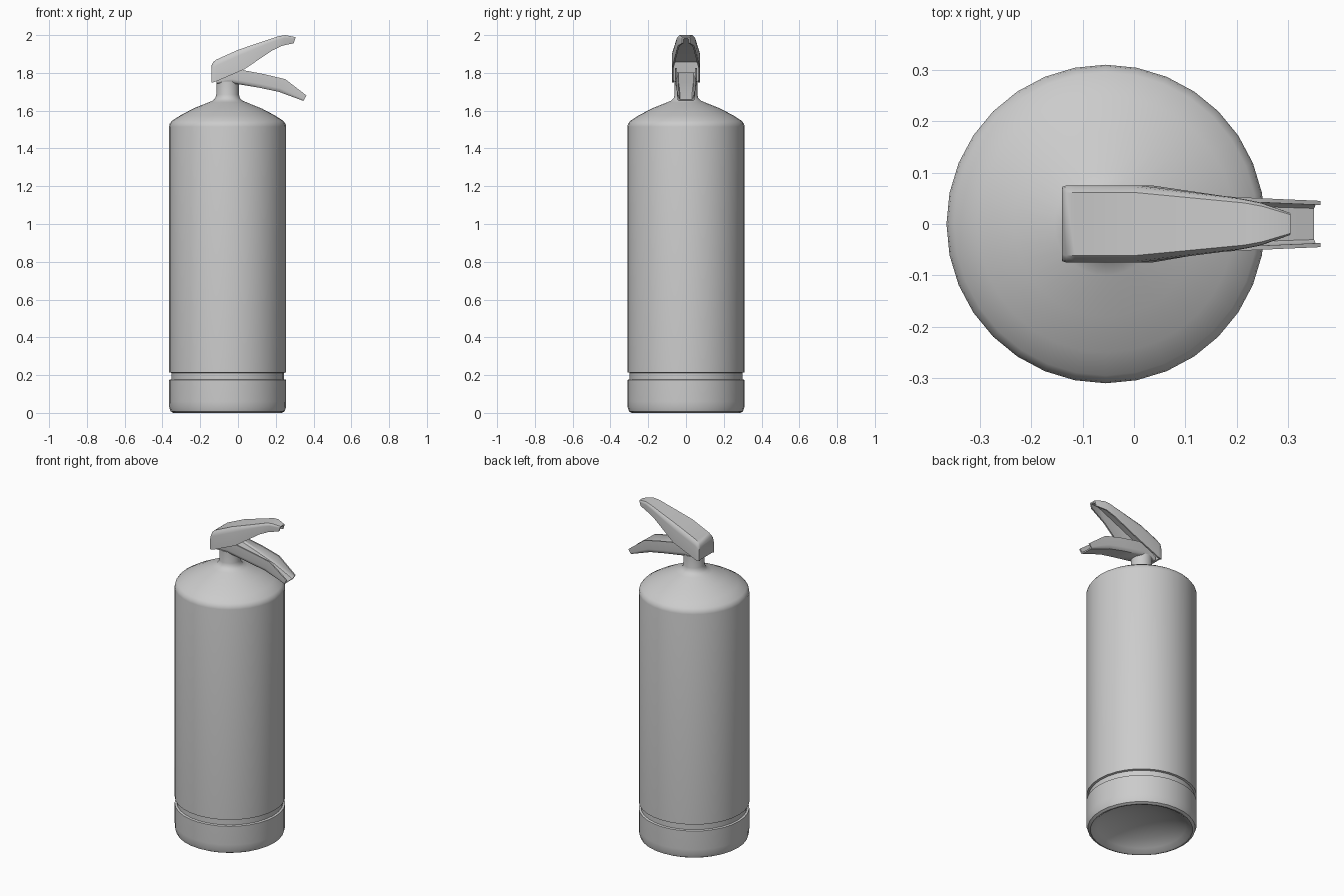
import bpy, bmesh, math

if "Cube" in bpy.data.objects:
    bpy.data.objects.remove(bpy.data.objects["Cube"])

CX = -0.055  # axis of the cylinder


def finish(name, bm, angle):
    bmesh.ops.remove_doubles(bm, verts=bm.verts, dist=1e-5)
    bmesh.ops.recalc_face_normals(bm, faces=bm.faces)
    me = bpy.data.meshes.new(name)
    bm.to_mesh(me)
    bm.free()
    ob = bpy.data.objects.new(name, me)
    bpy.context.collection.objects.link(ob)
    bpy.ops.object.select_all(action='DESELECT')
    ob.select_set(True)
    bpy.context.view_layer.objects.active = ob
    bpy.ops.object.shade_smooth_by_angle(angle=math.radians(angle))
    return ob


def lathe(name, profile, steps=32, angle=40):
    """Spin an (r, z) profile about the cylinder axis."""
    bm = bmesh.new()
    vs = [bm.verts.new((CX + r, 0, z)) for r, z in profile]
    es = [bm.edges.new(p) for p in zip(vs, vs[1:])]
    bmesh.ops.spin(bm, geom=vs + es, cent=(CX, 0, 0), axis=(0, 0, 1),
                   angle=2 * math.pi, steps=steps)
    return finish(name, bm, angle)


def channel(name, stations, wall=0.008, angle=40):
    """Loft a U channel; station = open edge xz, closed edge xz, half width, floor fraction."""
    bm = bmesh.new()
    rings = []
    for ox, oz, cx, cz, w, f in stations:
        wi = w - wall
        half = [(w, 0), (w, 0.72), (w * 0.96, 0.88), (w * 0.82, 1)]
        inner = [(wi * 0.82, f), (wi, f * 0.75), (wi, 0)]
        sec = half + [(-y, t) for y, t in reversed(half)]
        sec += [(-y, t) for y, t in reversed(inner)] + inner
        rings.append([bm.verts.new((ox + (cx - ox) * t, y, oz + (cz - oz) * t))
                      for y, t in sec])
    n = len(rings[0])
    for a, b in zip(rings, rings[1:]):
        for i in range(n):
            j = (i + 1) % n
            bm.faces.new((a[i], a[j], b[j], b[i]))
    # end caps
    bm.faces.new(rings[0])
    bm.faces.new(rings[-1])
    return finish(name, bm, angle)


# cylinder with domed recess underneath, base groove, shoulder and neck
lathe("extinguisher_body", [
    (0, 0.085), (0.1, 0.077), (0.19, 0.053), (0.25, 0.023), (0.275, 0.003),
    (0.287, 0), (0.302, 0.008), (0.309, 0.03), (0.31, 0.06),
    (0.31, 0.175), (0.298, 0.178), (0.298, 0.212), (0.31, 0.215),
    (0.31, 1.515), (0.307, 1.53), (0.295, 1.546), (0.25, 1.575),
    (0.18, 1.612), (0.1, 1.644), (0.077, 1.654), (0.065, 1.667),
    (0.06, 1.685), (0.06, 1.755), (0, 1.755)])

# squeeze lever, channel opening downward
channel("upper_lever", [
    (-0.14, 1.75, -0.14, 1.838, 0.072, 0.05),
    (-0.132, 1.75, -0.132, 1.857, 0.075, 0.06),
    (-0.115, 1.755, -0.115, 1.87, 0.075, 0.90),
    (0.035, 1.82, 0.0, 1.922, 0.075, 0.90),
    (0.18, 1.918, 0.215, 1.994, 0.05, 0.88),
    (0.235, 1.944, 0.25, 2.0, 0.042, 0.85),
    (0.295, 1.957, 0.305, 1.989, 0.022, 0.75)])

# fixed carrying handle, channel opening upward
channel("lower_handle", [
    (-0.115, 1.765, -0.115, 1.745, 0.05, 0.1),
    (-0.03, 1.825, -0.03, 1.745, 0.057, 0.3),
    (0.13, 1.795, 0.11, 1.722, 0.056, 0.6),
    (0.25, 1.767, 0.215, 1.70, 0.05, 0.75),
    (0.363, 1.68, 0.346, 1.652, 0.045, 0.75)])
